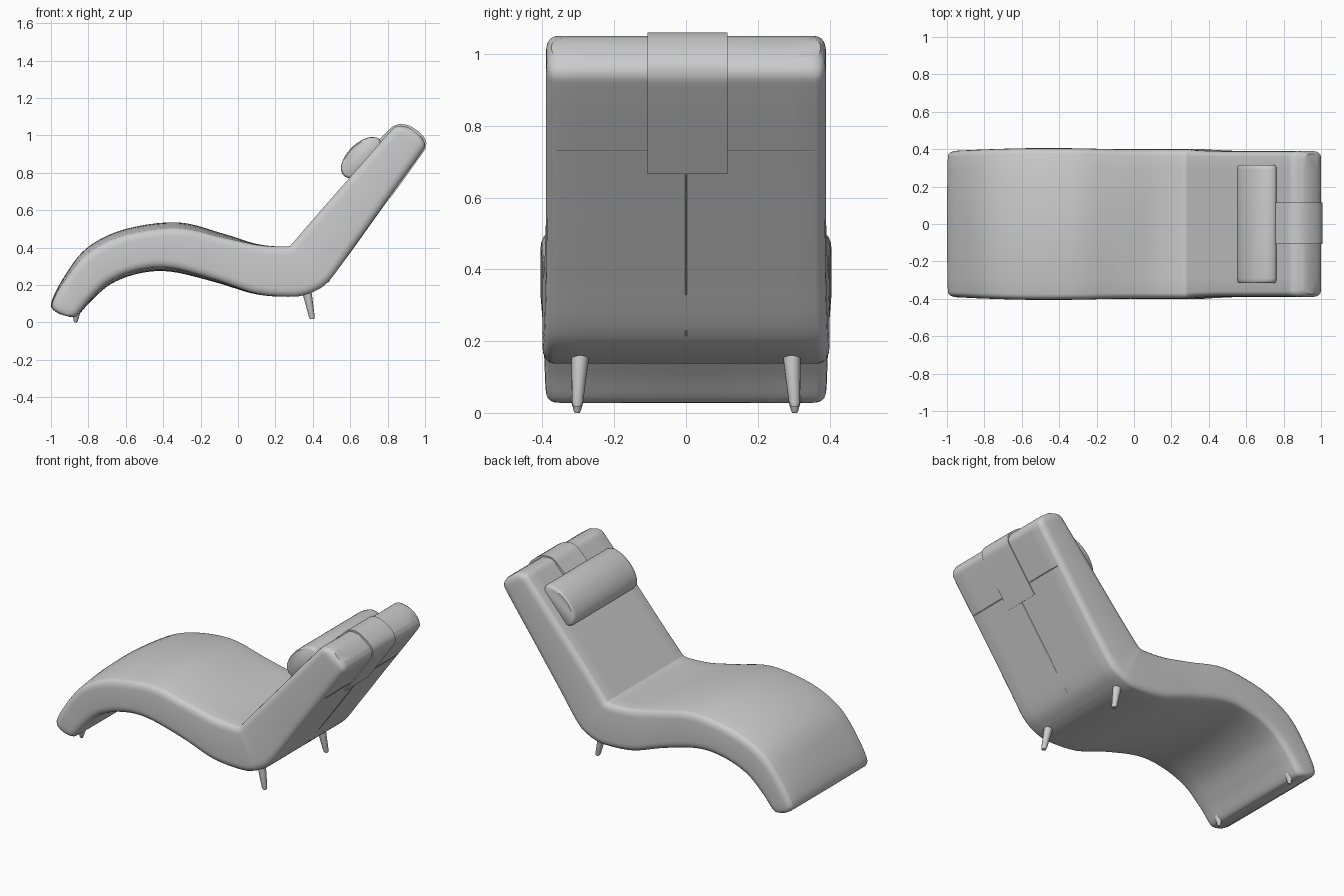
import bpy, bmesh, math
from mathutils import Vector

if "Cube" in bpy.data.objects:
    bpy.data.objects.remove(bpy.data.objects["Cube"])


def finish(name, bm, angle=40):
    bmesh.ops.recalc_face_normals(bm, faces=bm.faces)
    me = bpy.data.meshes.new(name)
    bm.to_mesh(me)
    bm.free()
    ob = bpy.data.objects.new(name, me)
    bpy.context.collection.objects.link(ob)
    bpy.ops.object.select_all(action='DESELECT')
    ob.select_set(True)
    bpy.context.view_layer.objects.active = ob
    bpy.ops.object.shade_smooth_by_angle(angle=math.radians(angle))
    return ob


def smooth_path(pts, steps):
    """Catmull-Rom interpolation through tuples of any length."""
    out = []
    n = len(pts)
    for i in range(n - 1):
        p = [pts[max(0, min(n - 1, i + k))] for k in (-1, 0, 1, 2)]
        for s in range(steps):
            t = s / steps
            out.append(tuple(0.5 * (2 * b + (c - a) * t + (2 * a - 5 * b + 4 * c - d) * t * t
                                    + (3 * b - a - 3 * c + d) * t ** 3)
                             for a, b, c, d in zip(*p)))
    out.append(pts[-1])
    return out


def loft(rings):
    bm = bmesh.new()
    vs = [[bm.verts.new(p) for p in r] for r in rings]
    n = len(vs[0])
    for a, b in zip(vs, vs[1:]):
        for i in range(n):
            bm.faces.new((a[i], a[(i + 1) % n], b[(i + 1) % n], b[i]))
    bm.faces.new(vs[0])
    bm.faces.new(vs[-1])
    return bm


# Cushion stations: top x, top z, bottom x, bottom z, crown, half width
seat = [(-.955, .045, -.90, .03, 0, .375), (-1.0, .10, -.86, .035, .005, .39),
        (-.92, .26, -.79, .11, .015, .395), (-.80, .405, -.68, .205, .025, .40),
        (-.60, .50, -.53, .262, .03, .405), (-.32, .535, -.36, .272, .03, .405),
        (-.08, .475, -.12, .215, .02, .40), (.10, .42, .10, .15, .005, .40),
        (.24, .405, .30, .138, 0, .40), (.28, .41, .39, .158, 0, .40)]
back = [(.28, .41, .39, .158, 0, .40), (.31, .445, .48, .215, 0, .395),
        (.45, .607, .61, .39, 0, .39), (.65, .835, .81, .67, 0, .39),
        (.79, .995, .965, .885, 0, .39), (.845, 1.048, 1.0, .945, 0, .388),
        (.91, 1.045, .985, .99, 0, .375)]


def cushion_ring(st):
    tx, tz, bx, bz, crown, w = st
    T, B = Vector((tx, 0, tz)), Vector((bx, 0, bz))
    L = (T - B).length
    u = (T - B) / L
    r = min(.045, .45 * L)
    inner = w - .03
    pts = []
    for i in range(11):
        y = -inner + 2 * inner * i / 10
        pts.append((y, L - crown * (y / inner) ** 2))
    for side in (1, -1):
        top, low = L - crown, crown * .6
        arc = [math.radians(a) for a in (22, 45, 68, 90)]
        hi = [(inner + .03 * math.sin(a), top - r + r * math.cos(a)) for a in arc]
        lo = [(inner + .03 * math.sin(a), low + r - r * math.cos(a)) for a in reversed(arc)]
        edge = hi + lo
        if side > 0:
            pts += edge
            for i in range(11):
                y = inner - 2 * inner * i / 10
                pts.append((y, crown * .6 * (y / inner) ** 2))
        else:
            pts += [(-y, h) for y, h in reversed(edge)]
    return [B + u * h + Vector((0, y, 0)) for y, h in pts]


stations = smooth_path(seat, 5) + smooth_path(back, 5)[1:]
finish("cushion_body", loft([cushion_ring(s) for s in stations]), 38)

# Head pillow: D-shaped profile along y with softened ends
outline = smooth_path([(.60, .77), (.565, .785), (.55, .83), (.575, .895), (.63, .955),
                       (.70, .99), (.75, .985), (.765, .96)], 4)
c = Vector((.655, .88))
rings = []
for y, s in ((-.315, .90), (-.308, .97), (-.29, 1), (.29, 1), (.308, .97), (.315, .90)):
    rings.append([(c.x + (x - c.x) * s, y, c.y + (z - c.y) * s) for x, z in outline])
finish("head_pillow", loft(rings), 50)

# Strap from the pillow over the top and down the rear
path = smooth_path([(.72, .935), (.79, 1.005), (.845, 1.05), (.912, 1.047), (.985, .995),
                    (1.0, .945), (.965, .885), (.81, .67)], 4)
rings = []
for i, (x, z) in enumerate(path):
    a, b = path[max(0, i - 1)], path[min(len(path) - 1, i + 1)]
    t = Vector((b[0] - a[0], b[1] - a[1])).normalized()
    n = Vector((-t.y, t.x))
    rings.append([(x + n.x * h, y, z + n.y * h)
                  for y, h in ((-.108, -.01), (.115, -.01), (.115, .006), (-.108, .006))])
finish("pillow_strap", loft(rings), 35)


# Rear seams
def seam(name, pts):
    cu = bpy.data.curves.new(name, 'CURVE')
    cu.dimensions = '3D'
    cu.bevel_depth = .003
    cu.bevel_resolution = 1
    sp = cu.splines.new('POLY')
    sp.points.add(len(pts) - 1)
    for p, co in zip(sp.points, pts):
        p.co = (*co, 1)
    bpy.context.collection.objects.link(bpy.data.objects.new(name, cu))


seam("rear_seam_vertical", [(.48, 0, .215), (.61, 0, .39), (.81, 0, .67)])
seam("rear_seam_horizontal", [(.853, -.36, .73), (.853, .36, .73)])


# Tapered legs and small front feet
def tapered(name, top, bottom, r1, r2):
    a, b = Vector(top), Vector(bottom)
    rings = []
    for f, r in ((0, r1), (.93, r2 * 1.05), (1, r2 * .75)):
        p = a.lerp(b, f)
        rings.append([(p.x + r * math.cos(k * math.pi / 8), p.y + r * math.sin(k * math.pi / 8), p.z)
                      for k in range(16)])
    finish(name, loft(rings), 45)


for side, tag in ((-1, "right"), (1, "left")):
    tapered("rear_leg_" + tag, (.363, side * .293, .19), (.397, side * .303, .018), .027, .015)
    tapered("front_foot_" + tag, (-.865, side * .303, .06), (-.868, side * .303, 0), .025, .009)
